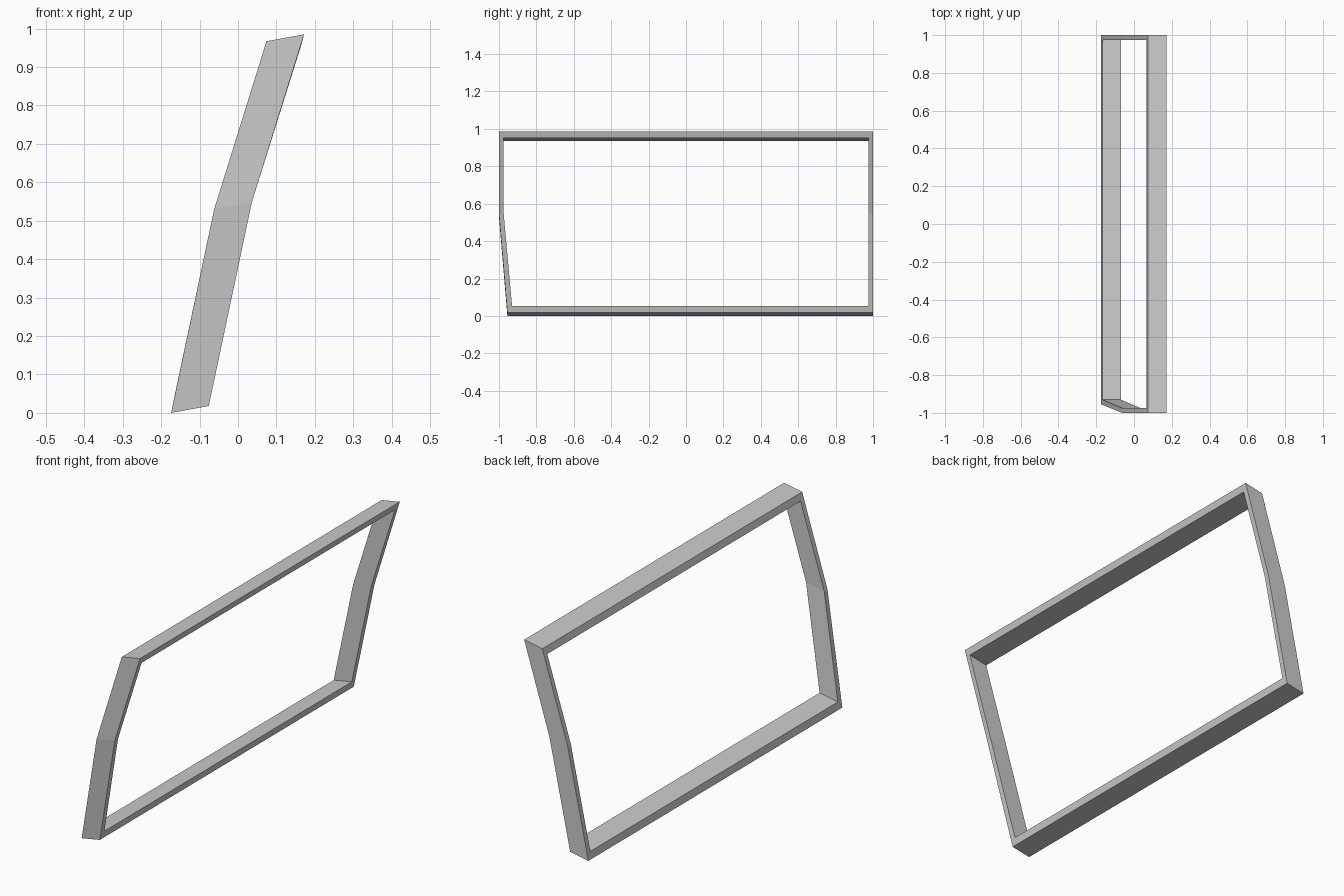
import bpy, bmesh
from mathutils import Vector

if "Cube" in bpy.data.objects:
    bpy.data.objects.remove(bpy.data.objects["Cube"])

# Leaning, kinked window frame: outer and inner outlines of the back face (x, y, z)
outer = [(-.174, -.955, 0), (-.174, 1, 0), (-.062, 1, .53),
         (.074, 1, .967), (.074, -1, .967), (-.062, -1, .53)]
inner = [(-.167, -.93, .035), (-.167, .975, .035), (-.062, .975, .53),
         (.065, .975, .934), (.065, -.975, .934), (-.062, -.975, .53)]
depth = Vector((.098, 0, .018))   # offset from back face to front face

bm = bmesh.new()


def loop(points, offset):
    return [bm.verts.new(Vector(p) + offset) for p in points]


def bridge(a, b):
    n = len(a)
    for i in range(n):
        j = (i + 1) % n
        bm.faces.new((a[i], a[j], b[j], b[i]))


# Four rings joined into a closed rectangular-section frame
rings = [loop(outer, Vector()), loop(inner, Vector()),
         loop(inner, depth), loop(outer, depth)]
for k in range(4):
    bridge(rings[k], rings[(k + 1) % 4])
bmesh.ops.recalc_face_normals(bm, faces=bm.faces)

mesh = bpy.data.meshes.new("window_frame")
bm.to_mesh(mesh)
bm.free()
frame = bpy.data.objects.new("window_frame", mesh)
bpy.context.collection.objects.link(frame)
